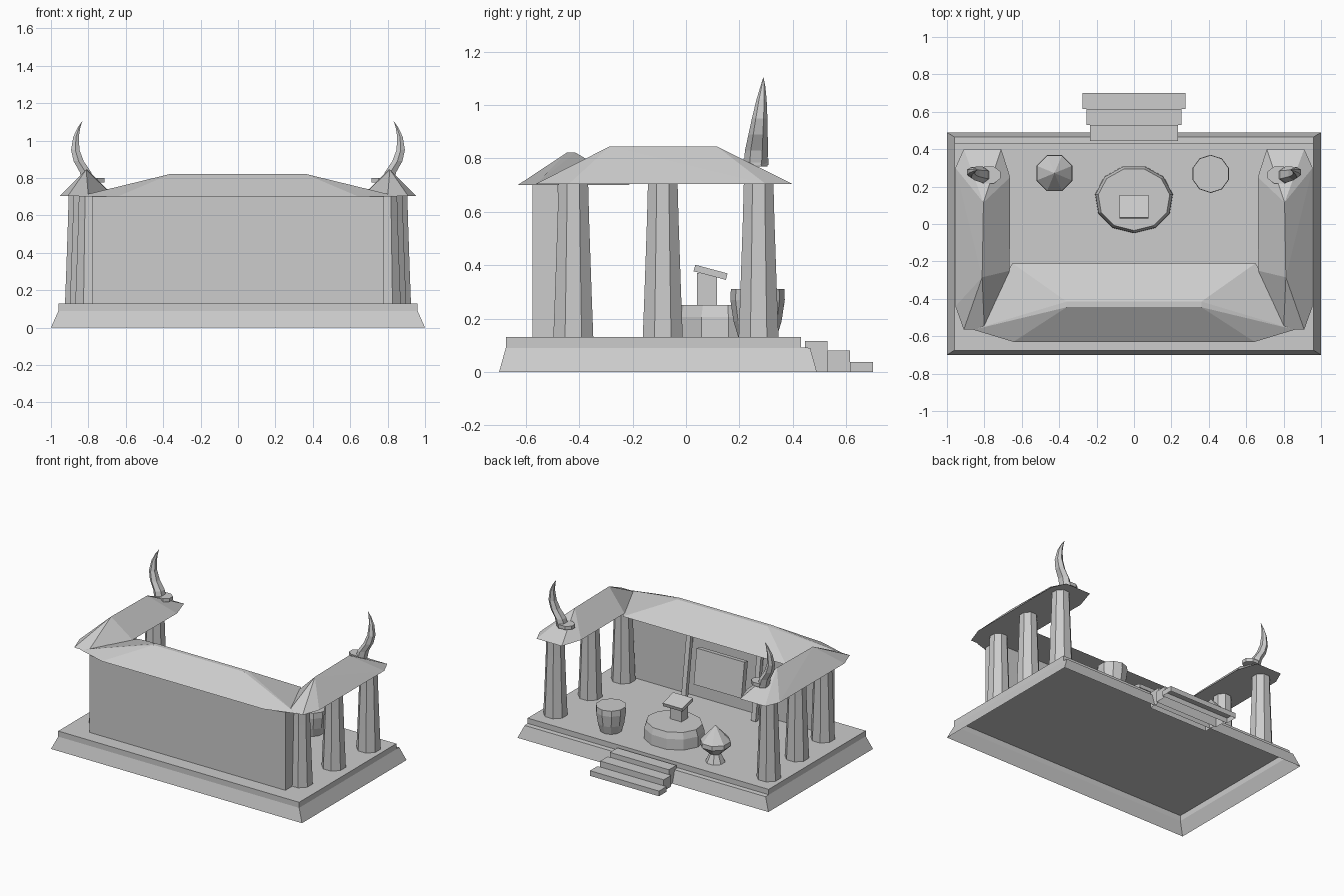
import bpy, bmesh
from math import sin, cos, pi, radians
from mathutils import Matrix

old = bpy.data.objects.get("Cube")
if old:
    bpy.data.objects.remove(old, do_unlink=True)

stone = bpy.data.materials.new("grey_stone")
stone.use_nodes = True
stone.diffuse_color = (0.604, 0.604, 0.604, 1)
bsdf = next(n for n in stone.node_tree.nodes if n.type == "BSDF_PRINCIPLED")
bsdf.inputs["Base Color"].default_value = stone.diffuse_color
bsdf.inputs["Roughness"].default_value = 0.9


def finish(name, bm):
    bmesh.ops.recalc_face_normals(bm, faces=bm.faces)
    mesh = bpy.data.meshes.new(name)
    bm.to_mesh(mesh)
    bm.free()
    mesh.materials.append(stone)
    ob = bpy.data.objects.new(name, mesh)
    bpy.context.collection.objects.link(ob)
    return ob


def hull(name, points):
    """Flat-faced convex solid around the points."""
    bm = bmesh.new()
    for p in points:
        bm.verts.new(p)
    bmesh.ops.convex_hull(bm, input=bm.verts)
    bmesh.ops.dissolve_limit(bm, angle_limit=radians(1), verts=bm.verts, edges=bm.edges)
    return finish(name, bm)


def open_stack(name, levels):
    """Hollow shell skinned over (half_width, y0, y1, z) rectangles, open below."""
    bm = bmesh.new()
    loops = [[bm.verts.new(p) for p in ((-w, y0, z), (w, y0, z), (w, y1, z), (-w, y1, z))]
             for w, y0, y1, z in levels]
    for a, b in zip(loops, loops[1:]):
        for i in range(4):
            j = (i + 1) % 4
            bm.faces.new((a[i], a[j], b[j], b[i]))
    bm.faces.new(loops[-1])
    return finish(name, bm)


def tilted_box(name, center, size, angle=0):
    """Box leaning about the x axis."""
    bm = bmesh.new()
    turn = Matrix.Translation(center) @ Matrix.Rotation(angle, 4, "X")
    bmesh.ops.create_cube(bm, size=1, matrix=turn @ Matrix.Diagonal((*size, 1)))
    return finish(name, bm)


def loft(name, rings, sides=8, phase=0.5):
    """Skin rings given as (cx, cy, cz, rx, ry); zero radius makes a tip."""
    bm = bmesh.new()
    loops = []
    for cx, cy, cz, rx, ry in rings:
        if rx == 0:
            loops.append([bm.verts.new((cx, cy, cz))] * sides)
        else:
            angles = [2 * pi * (i + phase) / sides for i in range(sides)]
            loops.append([bm.verts.new((cx + rx * cos(a), cy + ry * sin(a), cz)) for a in angles])
    for a, b in zip(loops, loops[1:]):
        for i in range(sides):
            j = (i + 1) % sides
            quad = list(dict.fromkeys((a[i], a[j], b[j], b[i])))
            bm.faces.new(quad)
    for loop, ring in ((loops[0], rings[0]), (loops[-1], rings[-1])):
        if ring[3]:
            bm.faces.new(loop)
    return finish(name, bm)


def turned(name, x, y, profile, sides=8, squash=1, phase=0.5):
    return loft(name, [(x, y, z, r, r * squash) for r, z in profile], sides, phase)


# Hollow platform: sloped plinth, ledge at the back, raised floor
open_stack("platform", [(1, -0.70, 0.49, 0), (0.96, -0.675, 0.465, 0.09),
                        (0.96, -0.675, 0.431, 0.092), (0.96, -0.675, 0.431, 0.13)])

# Hollow entrance steps
for i, (half, y0, y1, top) in enumerate([(0.235, 0.445, 0.53, 0.115),
                                         (0.253, 0.53, 0.615, 0.08),
                                         (0.275, 0.615, 0.70, 0.037)]):
    open_stack(f"step_{i + 1}", [(half, y0, y1, 0), (half, y0, y1, top)])

# Wall with a leaning panel on its inner side
tilted_box("long_wall", (0, -0.527, 0.415), (1.56, 0.096, 0.57))
tilted_box("wall_panel", (0.01, -0.41, 0.39), (0.38, 0.04, 0.25), radians(8))

# Long roof: hipped over the wall
eave = [(0.645, -0.63), (0.86, -0.565), (0.65, -0.21)]
hull("long_roof", [(s * x, y, 0.70) for s in (1, -1) for x, y in eave]
     + [(s * 0.36, y, 0.822) for s in (1, -1) for y in (-0.445, -0.415)])

# Mirrored parts: posts, pillars, side roofs, horns
side_eave = [(0.71, 0.40), (0.91, 0.40), (0.955, 0.30), (0.955, -0.44),
             (0.91, -0.565), (0.80, -0.565), (0.665, -0.25), (0.662, 0.25)]
horn_path = [(0.80, 0.26, 0.77, 0.037, 0.045), (0.815, 0.264, 0.83, 0.035, 0.043),
             (0.852, 0.27, 0.89, 0.031, 0.036), (0.870, 0.276, 0.95, 0.026, 0.029),
             (0.866, 0.283, 1.02, 0.017, 0.019), (0.85, 0.288, 1.07, 0.008, 0.009),
             (0.832, 0.29, 1.105, 0, 0)]
for side, s in (("left", 1), ("right", -1)):
    tilted_box(f"{side}_leaning_post", (s * 0.28, -0.42, 0.41), (0.035, 0.03, 0.56), radians(8))
    for place, x, y in (("front", 0.795, -0.422), ("middle", 0.824, -0.087), ("back", 0.85, 0.272)):
        turned(f"{side}_{place}_pillar", s * x, y,
               [(0.081, 0.13), (0.074, 0.30), (0.064, 0.57), (0.060, 0.71)])
    hull(f"{side}_roof", [(s * x, y, 0.703) for x, y in side_eave]
         + [(s * 0.805, 0.115, 0.845), (s * 0.812, -0.285, 0.845)])
    loft(f"{side}_horn_collar", [(s * 0.775, 0.262, z, 0.065, 0.05) for z in (0.775, 0.80)])
    loft(f"{side}_horn", [(s * x, y, z, rx, ry) for x, y, z, rx, ry in horn_path], 6)

# Round dais with a pedestal and slanted top
turned("dais", 0, 0.133, [(0.21, 0.13), (0.208, 0.205), (0.193, 0.25)], 11, 0.87, 0.25)
tilted_box("pedestal", (0, 0.078, 0.31), (0.09, 0.075, 0.12))
tilted_box("pedestal_top", (0, 0.092, 0.373), (0.155, 0.125, 0.025), radians(-15))

# Drum and pointed brazier
turned("drum", 0.41, 0.268, [(0.072, 0.13), (0.09, 0.19), (0.102, 0.27), (0.10, 0.31)], 10)
turned("brazier", -0.425, 0.272, [(0.066, 0.13), (0.038, 0.19), (0.055, 0.205),
                                  (0.104, 0.25), (0.102, 0.28), (0, 0.39)])
